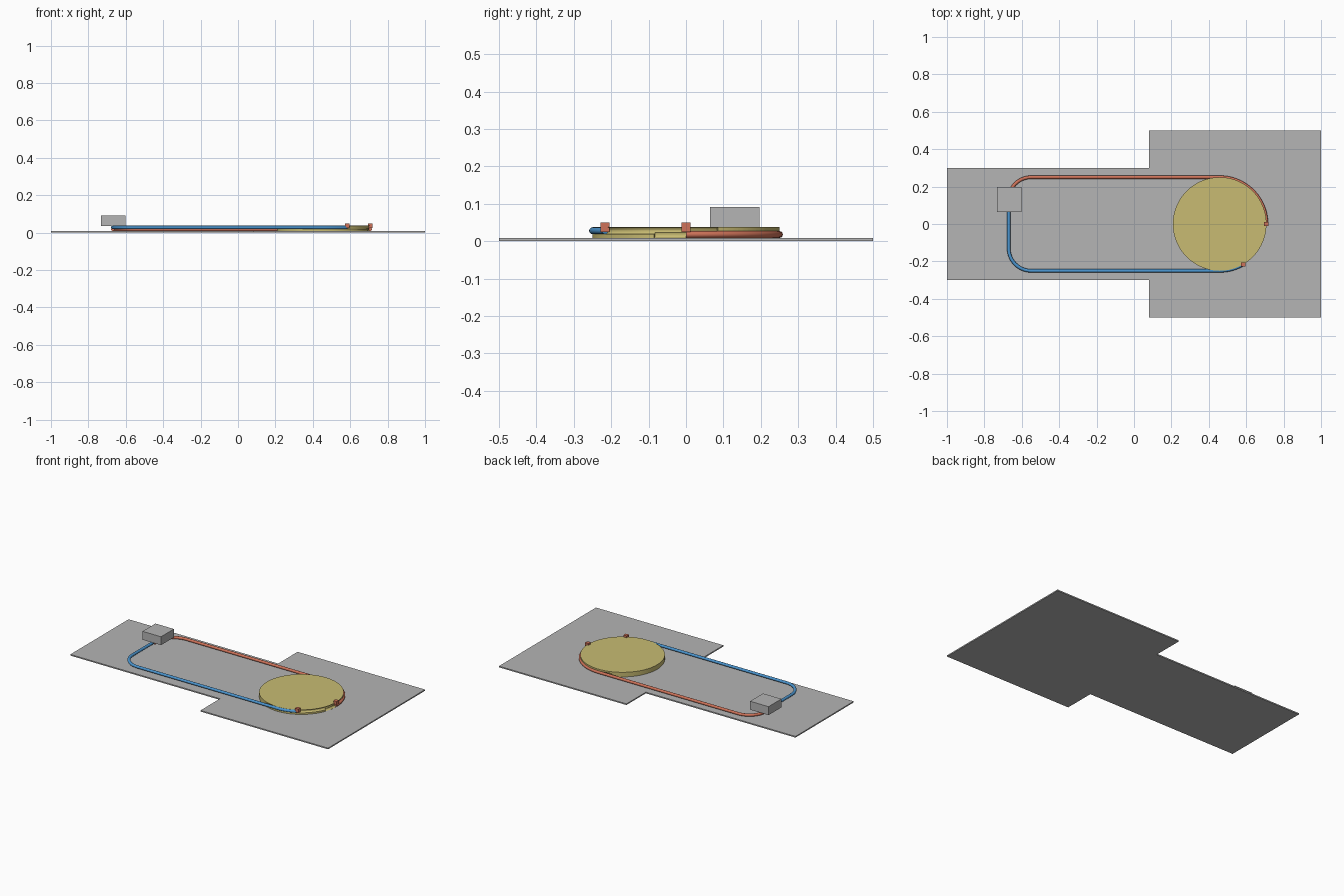
import bpy, bmesh, math
from mathutils import Matrix, Vector

if "Cube" in bpy.data.objects:
    bpy.data.objects.remove(bpy.data.objects["Cube"])

CX, R = 0.458, 0.25          # wheel centre and radius
TUBE = 0.009                 # hose radius


def material(name, rgb):
    m = bpy.data.materials.new(name)
    m.diffuse_color = (*rgb, 1)
    m.use_nodes = True
    m.node_tree.nodes["Principled BSDF"].inputs["Base Color"].default_value = m.diffuse_color
    return m


GREY = material("grey", (0.46, 0.46, 0.46))
YELLOW = material("sand yellow", (0.58, 0.50, 0.17))
RED = material("brick red", (0.62, 0.17, 0.10))
BLUE = material("blue", (0.07, 0.30, 0.62))


def finish(name, bm, mat):
    bmesh.ops.recalc_face_normals(bm, faces=bm.faces)
    me = bpy.data.meshes.new(name)
    bm.to_mesh(me)
    bm.free()
    me.materials.append(mat)
    ob = bpy.data.objects.new(name, me)
    bpy.context.collection.objects.link(ob)
    return ob


def box(name, centre, size, mat, turn=0):
    bm = bmesh.new()
    m = Matrix.Translation(centre) @ Matrix.Rotation(turn, 4, 'Z') @ Matrix.Diagonal((*size, 1))
    bmesh.ops.create_cube(bm, size=1, matrix=m)
    return finish(name, bm, mat)


def smooth(ob):
    bpy.ops.object.select_all(action='DESELECT')
    ob.select_set(True)
    bpy.context.view_layer.objects.active = ob
    bpy.ops.object.shade_smooth_by_angle(angle=math.radians(35))


def arc(cx, cy, r, a0, a1, n):
    return [(cx + r * math.cos(math.radians(a0 + (a1 - a0) * i / n)),
             cy + r * math.sin(math.radians(a0 + (a1 - a0) * i / n))) for i in range(n + 1)]


def hose(name, path, z, r, mat, sides=16):
    """Round tube swept along a flat path."""
    bm = bmesh.new()
    pts = [Vector((x, y, z)) for x, y in path]
    rings = []
    for i, p in enumerate(pts):
        t = (pts[min(i + 1, len(pts) - 1)] - pts[max(i - 1, 0)]).normalized()
        side = Vector((-t.y, t.x, 0))
        rings.append([bm.verts.new(p + r * (side * math.cos(a) + Vector((0, 0, math.sin(a)))))
                      for a in (2 * math.pi * k / sides for k in range(sides))])
    for a, b in zip(rings, rings[1:]):
        for k in range(sides):
            j = (k + 1) % sides
            bm.faces.new((a[k], a[j], b[j], b[k]))
    bm.faces.new(rings[0][::-1])
    bm.faces.new(rings[-1])
    return finish(name, bm, mat)


# T-shaped base plate
bm = bmesh.new()
outline = [(-1, -0.3), (0.08, -0.3), (0.08, -0.5), (1, -0.5),
           (1, 0.5), (0.08, 0.5), (0.08, 0.3), (-1, 0.3)]
face = bm.faces.new([bm.verts.new((x, y, 0)) for x, y in outline])
up = bmesh.ops.extrude_face_region(bm, geom=[face])["geom"]
bmesh.ops.translate(bm, vec=(0, 0, 0.008), verts=[v for v in up if isinstance(v, bmesh.types.BMVert)])
finish("base_plate", bm, GREY)

# Wheel
bm = bmesh.new()
bmesh.ops.create_cone(bm, cap_ends=True, segments=96, radius1=R, radius2=R, depth=0.030,
                      matrix=Matrix.Translation((CX, 0, 0.023)))
wheel = finish("wheel", bm, YELLOW)

# Hoses, their rim grooves and the end clips
for name, mat, s, z, end in (("red", RED, 1, 0.018, 0), ("blue", BLUE, -1, 0.028, 60)):
    path = [(-0.67, 0.10)] + arc(-0.55, s * 0.13, 0.12, 180, 180 - s * 90, 14)
    path += arc(CX, 0, R, s * 90, s * end, 40)
    smooth(hose(name + "_hose", path, z, TUBE, mat))

    groove = hose(name + "_groove_cutter", arc(CX, 0, R, s * 110, -s * 20, 60), z, TUBE + 0.0004, YELLOW)
    groove.hide_render = True
    groove.hide_set(True)
    cut = wheel.modifiers.new(name + "_groove", 'BOOLEAN')
    cut.object, cut.operation, cut.solver = groove, 'DIFFERENCE', 'EXACT'

    a = math.radians(s * end)
    box(name + "_hose_clip", (CX + R * math.cos(a), R * math.sin(a), 0.0375), (0.024, 0.024, 0.025), RED)

smooth(wheel)

# Motor block above the hose ends
box("motor_block", (-0.667, 0.130, 0.0635), (0.133, 0.133, 0.055), GREY)
